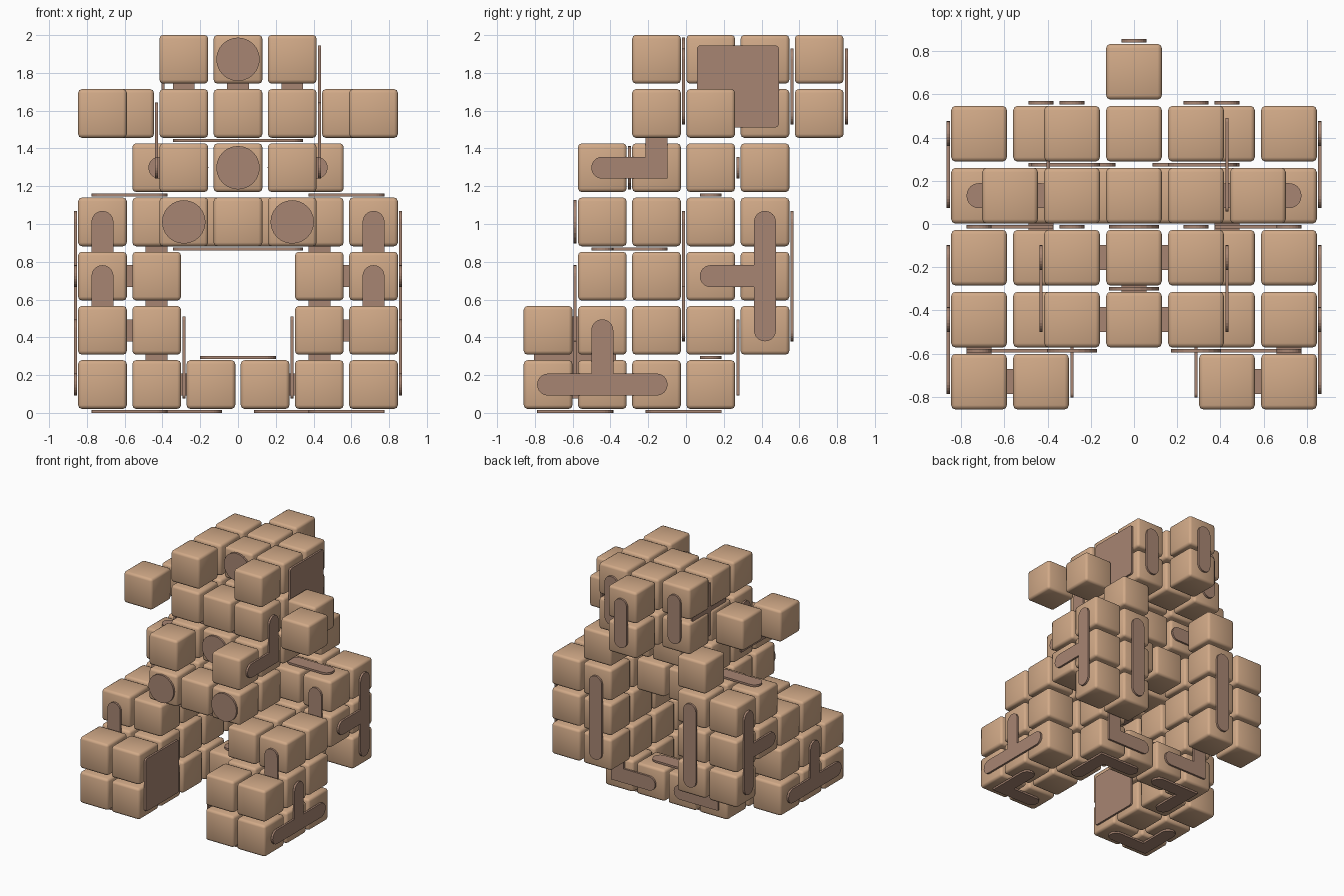
import bpy, bmesh, math
from mathutils import Vector

if "Cube" in bpy.data.objects:
    bpy.data.objects.remove(bpy.data.objects["Cube"])

P = 0.287          # spacing of the block grid
HALF = 0.129       # half a block
R = 0.058          # half width of a strip plate
T = 0.016          # plate thickness


def pos(c):
    return Vector((P * c[0], -0.73 + P * c[1], 0.15 + P * c[2]))


def material(name, col):
    m = bpy.data.materials.new(name)
    m.diffuse_color = (*col, 1)
    m.use_nodes = True
    m.node_tree.nodes["Principled BSDF"].inputs["Base Color"].default_value = m.diffuse_color
    return m


TAN = material("tan block", (0.64, 0.40, 0.245))
BROWN = material("brown plate", (0.39, 0.235, 0.17))


def finish(bm, name, mat):
    me = bpy.data.meshes.new(name)
    bm.normal_update()
    bm.to_mesh(me)
    bm.free()
    me.materials.append(mat)
    ob = bpy.data.objects.new(name, me)
    bpy.context.collection.objects.link(ob)
    return ob


def blocks(name, cells):
    """Soft-edged blocks at the given grid cells."""
    bm = bmesh.new()
    for c in cells:
        new = bmesh.ops.create_cube(bm, size=2 * HALF)["verts"]
        bmesh.ops.translate(bm, verts=new, vec=pos(c))
    bmesh.ops.bevel(bm, geom=bm.edges[:], offset=0.02, segments=2,
                    profile=0.5, affect='EDGES')
    for f in bm.faces:
        f.smooth = True
    return finish(bm, name, TAN)


def outline(a, b, r_in, r_corner):
    """Rounded rectangle around segment a-b (2D)."""
    lo = [min(a[n], b[n]) - r_in for n in (0, 1)]
    hi = [max(a[n], b[n]) + r_in for n in (0, 1)]
    pts = []
    for q, (u, v) in enumerate(((hi[0], hi[1]), (lo[0], hi[1]),
                                (lo[0], lo[1]), (hi[0], lo[1]))):
        cu = u - r_corner if u == hi[0] else u + r_corner
        cv = v - r_corner if v == hi[1] else v + r_corner
        for s in range(7):
            t = math.pi / 2 * (q + s / 6)
            pts.append((cu + r_corner * math.cos(t), cv + r_corner * math.sin(t)))
    return pts


def add_slab(bm, axis, d, pts):
    """Extrude a 2D outline into a thin slab whose normal is the axis."""
    def vert(u, v, w):
        co = [u, v]
        co.insert(axis, w)
        return bm.verts.new(co)
    low = [vert(u, v, d - T / 2) for u, v in pts]
    top = [vert(u, v, d + T / 2) for u, v in pts]
    bm.faces.new(low)
    bm.faces.new(top[::-1])
    n = len(pts)
    for i in range(n):
        k = (i + 1) % n
        bm.faces.new((low[k], low[i], top[i], top[k]))


def plate(name, axis, *paths, mirror=True, r_in=R, r_corner=R * 0.99):
    """Strips along paths of grid cells; bends get a square corner."""
    for s in ((1, -1) if mirror else (1,)):
        bm = bmesh.new()
        for path in paths:
            cs = [pos((s * c[0], c[1], c[2])) for c in path]
            d = cs[0][axis]
            fl = [[c[n] for n in range(3) if n != axis] for c in cs]
            for a, b in zip(fl, fl[1:] if len(fl) > 1 else fl):
                add_slab(bm, axis, d, outline(a, b, r_in, r_corner))
            for a in fl[1:-1]:
                add_slab(bm, axis, d, outline(a, a, R, 0.003))
        bmesh.ops.recalc_face_normals(bm, faces=bm.faces[:])
        finish(bm, name + ("_right" if s > 0 else "_left") * mirror, BROWN)


# legs with feet and shoulders: (column, level): depths
leg = {(2.5, 0): (0, 1, 2), (2.5, 1): (0, 1, 2, 4), (2.5, 2): (1, 2, 3, 4),
       (2.5, 3): (3, 4), (1.5, 0): (0, 1, 2, 3), (1.5, 1): (0, 1, 2, 3, 4),
       (1.5, 2): (1, 2, 3, 4), (1.5, 3): (3, 4), (1.5, 4): (4,)}
for s, side in ((1, "right"), (-1, "left")):
    blocks("leg_" + side, [(s * i, j, k) for (i, k), js in leg.items() for j in js])
    blocks("ear_" + side, [(s * 2.5, 2, 5), (s * 2, 3, 5)])

# low bridge, torso and head
blocks("rear_bridge", [(-.5, 3, 0), (.5, 3, 0)])
blocks("torso", [(i, j, 3) for i in (-1, 0, 1) for j in (1, 2)]
       + [(i, 3, 3) for i in (-.5, .5)]
       + [(i, j, 4) for i in (-1, 1) for j in (1, 2, 3)]
       + [(0, 2, 4), (0, 3, 4)])
blocks("head", [(i, j, k) for i in (-1, 1) for j in (2, 3, 4) for k in (5, 6)]
       + [(0, j, 5) for j in (2, 3, 4, 5)] + [(0, j, 6) for j in (3, 4, 5)])

# plates on the outer sides
plate("foot_side_plate", 0, [(3, 0, 0), (3, 2, 0)], [(3, 1, 0), (3, 1, 1)])
plate("leg_side_plate", 0, [(3, 4, 1), (3, 4, 3)], [(3, 4, 2), (3, 3, 2)])
plate("cheek_plate", 0, [(1.5, 1, 4), (1.5, 2, 4), (1.5, 2, 5)])

# plates on front faces
plate("shin_plate", 1, [(2.5, .5, 2), (2.5, .5, 1), (1.5, .5, 1), (1.5, .5, 0)])
plate("thigh_plate", 1, [(2.5, 2.5, 3), (2.5, 2.5, 2), (1.5, 2.5, 2), (1.5, 2.5, 1)])
plate("brow_plate", 1, [(1, 2.5, 5), (1, 2.5, 6)])

# plates on back faces
plate("leg_back_plate", 1, [(1.5, 4.5, 1), (1.5, 4.5, 3)])
plate("head_back_plate", 1, [(1, 4.5, 5), (1, 4.5, 6)])
plate("nape_plate", 1, [(0, 5.5, 5), (0, 5.5, 6)], mirror=False)
plate("bridge_back_plate", 1, [(.5, 3.5, 0), (1.5, 3.5, 0), (1.5, 3.5, 1)])
plate("torso_back_plate", 1, [(.75, 3.5, 4), (1.45, 3.5, 4)])

# plates on top and bottom faces
plate("shoulder_plate", 2, [(2.5, 3, 3.5), (1.5, 3, 3.5)])
plate("bridge_top_plate", 2, [(-.5, 3, .5), (.5, 3, .5)], mirror=False)
plate("neck_plate", 2, [(-1, 2, 4.5), (1, 2, 4.5)], mirror=False)
plate("belly_plate", 2, [(-1, 1, 2.5), (1, 1, 2.5)], [(0, 1, 2.5), (0, 2, 2.5)],
      mirror=False)
plate("toe_sole_plate", 2, [(1.5, 0, -.5), (2.5, 0, -.5), (2.5, 1, -.5)])
plate("heel_sole_plate", 2, [(.5, 3, -.5), (1.5, 3, -.5), (1.5, 2, -.5)])

# large square plates (the left head one sits just under the surface)
plate("foot_inner_square", 0, [(1, .5, .5)], r_in=0.217, r_corner=0.02)
for name, i in (("head_square_right", 1.5), ("head_square_left", -1.38)):
    plate(name, 0, [(i, 3.5, 5.5)], mirror=False, r_in=0.217, r_corner=0.02)

# round discs on front faces
plate("chest_disc", 1, [(1, .5, 3)], r_in=0.115, r_corner=0.1149)
plate("mouth_disc", 1, [(0, 1.5, 4)], mirror=False, r_in=0.115, r_corner=0.1149)
plate("forehead_disc", 1, [(0, 2.5, 6)], mirror=False, r_in=0.115, r_corner=0.1149)
